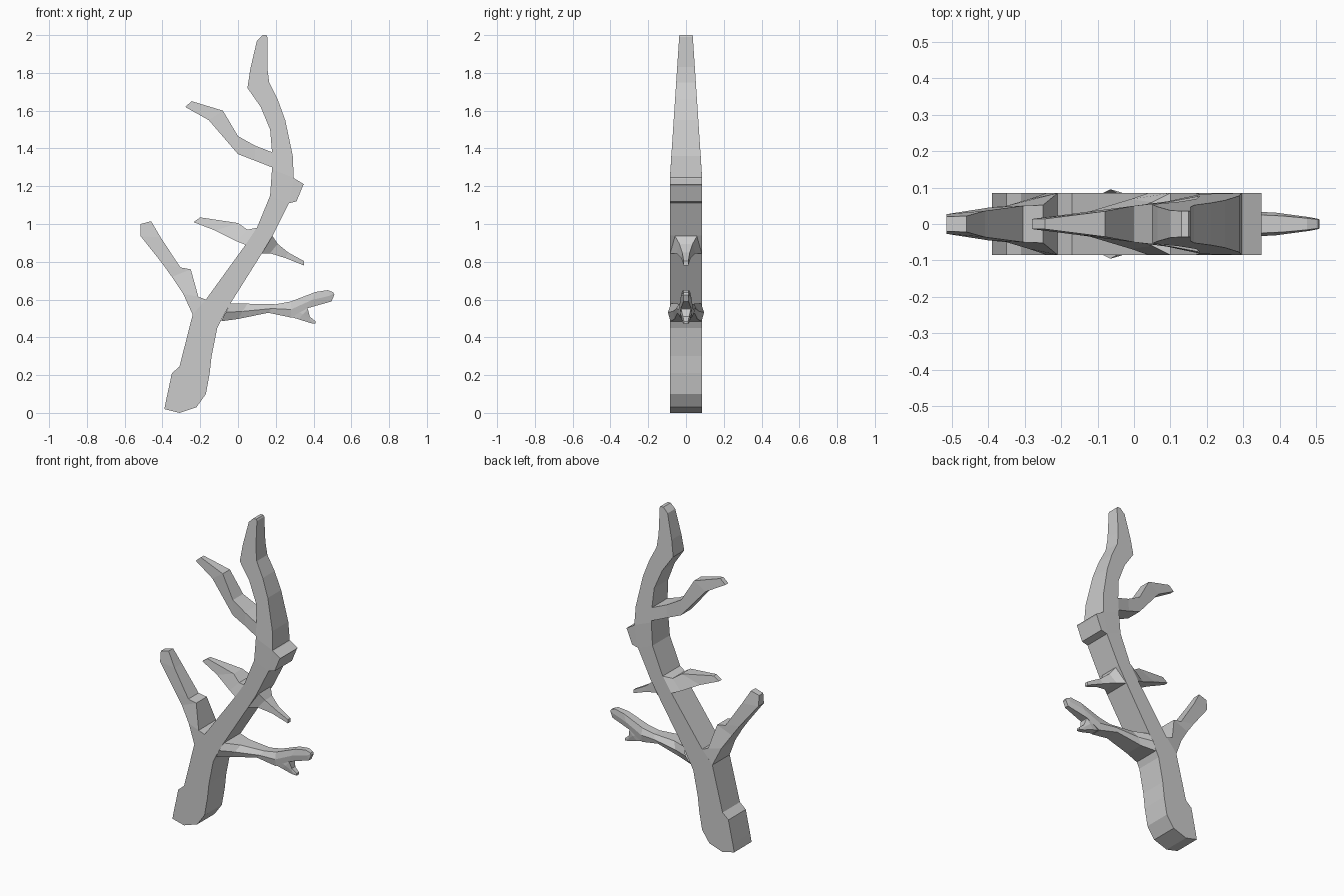
import bpy, bmesh


def loft(name, stations, ridge=0.0, open_root=True):
    """Loft flat-sided sections: (edge A xz, edge B xz, half depth A, half depth B).
    ridge > 0 adds a bulging middle line on the front and back."""
    bm = bmesh.new()
    rings = []
    for (ax, az), (bx, bz), ha, hb in stations:
        ring = [(ax, -ha, az), (bx, -hb, bz), (bx, hb, bz), (ax, ha, az)]
        if ridge:
            mx, mz, hm = (ax + bx) / 2, (az + bz) / 2, max(ha, hb) * ridge
            ring = [ring[0], (mx, -hm, mz), ring[1], ring[2], (mx, hm, mz), ring[3]]
        rings.append([bm.verts.new(p) for p in ring])
    n = len(rings[0])
    for r, s in zip(rings, rings[1:]):
        for i in range(n):
            j = (i + 1) % n
            bm.faces.new((r[i], r[j], s[j], s[i]))
    bm.faces.new(rings[-1])
    if not open_root:
        bm.faces.new(rings[0][::-1])
    bmesh.ops.recalc_face_normals(bm, faces=bm.faces)
    # an open strip may be oriented inside out: check against its end cap
    if bm.calc_volume(signed=True) < 0:
        bmesh.ops.reverse_faces(bm, faces=bm.faces)
    mesh = bpy.data.meshes.new(name)
    bm.to_mesh(mesh)
    bm.free()
    obj = bpy.data.objects.new(name, mesh)
    bpy.context.collection.objects.link(obj)
    return obj


# Trunk: left edge, right edge; depth is constant then tapers above z = 1.25
trunk = [
    ((-.39, .02), (-.31, .00)), ((-.38, .07), (-.22, .03)),
    ((-.365, .14), (-.17, .10)), ((-.35, .21), (-.15, .21)),
    ((-.31, .245), (-.14, .30)), ((-.24, .52), (-.11, .45)),
    ((-.215, .55), (-.09, .49)), ((-.17, .60), (-.04, .58)),
    ((.04, .89), (.13, .85)), ((.10, .98), (.185, .94)),
    ((.17, 1.15), (.27, 1.11)), ((.18, 1.29), (.295, 1.245)),
    ((.18, 1.38), (.29, 1.36)), ((.17, 1.50), (.25, 1.55)),
    ((.12, 1.62), (.21, 1.66)), ((.05, 1.72), (.165, 1.75)),
    ((.065, 1.82), (.155, 1.83)), ((.10, 1.97), (.155, 1.99)),
    ((.13, 2.0), (.15, 2.0)),
]


def depth(z):
    return .085 - max(0, z - 1.25) * .066


loft("trunk", [(a, b, depth(a[1]), depth(b[1])) for a, b in trunk], open_root=False)

# Broken stub on the outer bend
loft("stub", [((.27, 1.11), (.295, 1.245), .085, .085),
              ((.31, 1.12), (.30, 1.24), .085, .085),
              ((.345, 1.205), (.35, 1.21), .085, .085)])

# Left side branches
loft("lower_left_branch", [
    ((-.24, .52), (-.17, .60), .085, .085),
    ((-.29, .63), (-.21, .615), .068, .085),
    ((-.35, .72), (-.25, .76), .05, .052),
    ((-.40, .79), (-.305, .77), .045, .05),
    ((-.515, .935), (-.41, .93), .027, .036),
    ((-.515, 1.0), (-.46, 1.015), .02, .022)])
loft("middle_left_branch", [
    ((.04, .89), (.10, .98), .085, .085),
    ((-.01, .91), (.05, .97), .068, .06),
    ((-.12, .965), (0, 1.005), .035, .042),
    ((-.235, 1.01), (-.20, 1.035), .014, .014)])
loft("upper_left_branch", [
    ((.18, 1.30), (.18, 1.38), .081, .077),
    ((.09, 1.335), (.09, 1.415), .062, .06),
    ((0, 1.37), (0, 1.465), .05, .05),
    ((-.155, 1.55), (-.08, 1.60), .03, .035),
    ((-.28, 1.62), (-.245, 1.65), .014, .014)])

# Right side twig
loft("right_twig", [
    ((.125, .845), (.18, .94), .085, .06),
    ((.17, .845), (.21, .895), .05, .035),
    ((.25, .82), (.265, .85), .025, .02),
    ((.35, .78), (.35, .803), .012, .012)])

# Forked lower right branch
loft("lower_right_branch", [
    ((-.09, .485), (-.04, .58), .083, .08),
    ((0, .497), (.05, .578), .06, .045),
    ((.16, .53), (.20, .575), .045, .028),
    ((.28, .505), (.28, .59), .032, .028),
    ((.37, .555), (.41, .64), .027, .022),
    ((.495, .59), (.475, .65), .013, .016),
    ((.51, .625), (.505, .638), .012, .012)], ridge=1.15)
loft("lower_right_fork", [
    ((.27, .51), (.30, .58), .026, .026),
    ((.32, .496), (.37, .55), .024, .026),
    ((.385, .475), (.38, .51), .016, .016),
    ((.41, .472), (.41, .485), .011, .011)], ridge=1.1)
